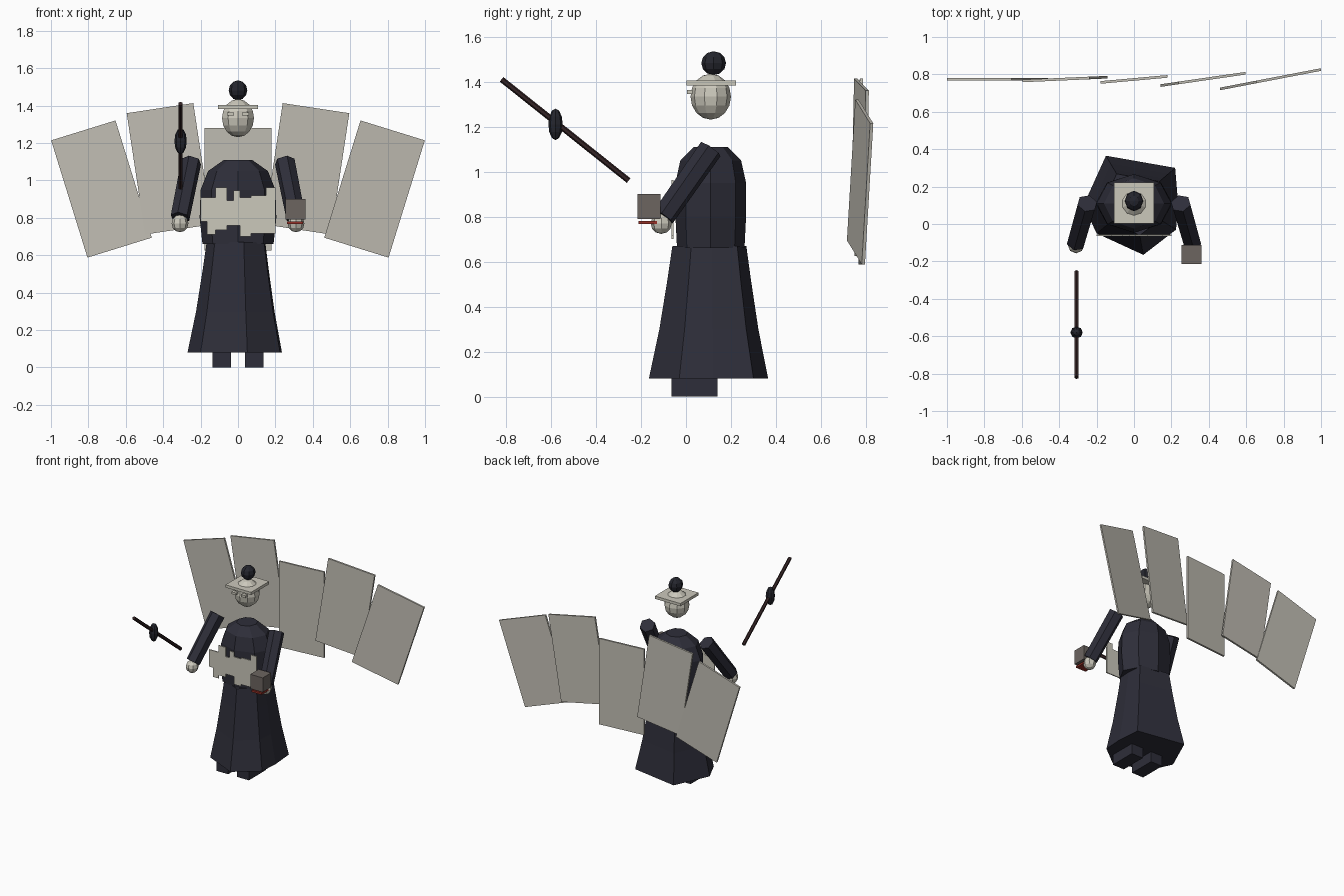
import bpy, bmesh, math
from mathutils import Vector, Matrix

if "Cube" in bpy.data.objects:
    bpy.data.objects.remove(bpy.data.objects["Cube"])


def material(name, rgb):
    m = bpy.data.materials.new(name)
    m.diffuse_color = (*rgb, 1)
    m.use_nodes = True
    m.node_tree.nodes["Principled BSDF"].inputs["Base Color"].default_value = m.diffuse_color
    return m


ROBE = material("dark cloth", (0.027, 0.027, 0.041))
HAIR = material("black hair", (0.018, 0.019, 0.027))
PALE = material("pale ivory", (0.60, 0.58, 0.50))
PANEL = material("panel ivory", (0.54, 0.52, 0.46))
WOOD = material("dark red wood", (0.034, 0.017, 0.018))
STONE = material("grey brown", (0.150, 0.130, 0.118))
RED = material("red", (0.30, 0.03, 0.02))


def finish(name, bm, mat):
    bmesh.ops.recalc_face_normals(bm, faces=bm.faces)
    me = bpy.data.meshes.new(name)
    bm.to_mesh(me)
    bm.free()
    me.materials.append(mat)
    ob = bpy.data.objects.new(name, me)
    bpy.context.collection.objects.link(ob)
    return ob


def box(name, lo, hi, mat):
    bm = bmesh.new()
    bmesh.ops.create_cube(bm, size=1)
    for v in bm.verts:
        v.co = [(a + b) / 2 + c * (b - a) for a, b, c in zip(lo, hi, v.co)]
    return finish(name, bm, mat)


def ball(name, center, radii, mat, u=8, v=6):
    bm = bmesh.new()
    bmesh.ops.create_uvsphere(bm, u_segments=u, v_segments=v, radius=1)
    for p in bm.verts:
        p.co = [c + r * q for c, r, q in zip(center, radii, p.co)]
    return finish(name, bm, mat)


def rod(name, a, b, r1, r2, sides, mat):
    a, b = Vector(a), Vector(b)
    d = b - a
    bm = bmesh.new()
    bmesh.ops.create_cone(bm, cap_ends=True, segments=sides, radius1=r1, radius2=r2,
                          depth=d.length,
                          matrix=Matrix.Translation((a + b) / 2) @ d.to_track_quat('Z', 'Y').to_matrix().to_4x4())
    return finish(name, bm, mat)


def loft(name, rings, mat):
    """Skin a stack of equal-length closed rings and cap both ends."""
    bm = bmesh.new()
    vs = [[bm.verts.new(p) for p in r] for r in rings]
    n = len(vs[0])
    for lo, hi in zip(vs, vs[1:]):
        for i in range(n):
            j = (i + 1) % n
            bm.faces.new((lo[i], lo[j], hi[j], hi[i]))
    bm.faces.new(vs[0])
    bm.faces.new(vs[-1])
    return finish(name, bm, mat)


# Flared skirt with an uneven hem
CY = 0.11
hem = [(0.05, -0.165), (0.225, -0.03), (0.235, 0.12), (0.22, 0.30),
       (-0.15, 0.365), (-0.27, 0.10), (-0.20, -0.05)]
skirt = [(0.08, 1.0), (0.30, 0.83), (0.52, 0.70), (0.67, 0.62)]
loft("skirt", [[(x * s, CY + (y - CY) * s, z) for x, y in hem] for z, s in skirt], ROBE)

# Eight-sided torso with rounded shoulders
torso = [(0.66, 0.19, 0.15), (0.80, 0.205, 0.157), (0.95, 0.20, 0.157),
         (1.05, 0.16, 0.135), (1.11, 0.075, 0.075)]
loft("torso", [[(rx * math.cos(k * math.pi / 4), CY + ry * math.sin(k * math.pi / 4), z)
                for k in range(8)] for z, rx, ry in torso], ROBE)

# Feet, arms and hands on both sides
for side, s in (("left", -1), ("right", 1)):
    xs = sorted((s * 0.038, s * 0.137))
    box(side + "_foot", (xs[0], -0.065, 0), (xs[1], 0.14, 0.09), ROBE)
    rod(side + "_arm", (s * 0.25, 0.11, 1.10), (s * 0.31, -0.10, 0.80), 0.055, 0.052, 6, ROBE)
    ball(side + "_hand", (s * 0.31, -0.11, 0.77), (0.045, 0.047, 0.047), PALE)

# Ragged belly plate: upper and lower edges stepped across x
edge = [(-0.20, 0.78, 0.91), (-0.165, 0.71, 0.91), (-0.12, 0.735, 0.963),
        (-0.06, 0.76, 0.893), (-0.025, 0.76, 0.945), (0.01, 0.70, 0.91),
        (0.07, 0.715, 0.92), (0.15, 0.715, 0.963), (0.20, 0.715, 0.963)]
bm = bmesh.new()
outline = []
for (x0, _, hi), (x1, _, _) in zip(edge, edge[1:]):
    outline += [(x0, hi), (x1, hi)]
for (x0, lo, _), (x1, _, _) in reversed(list(zip(edge, edge[1:]))):
    outline += [(x1, lo), (x0, lo)]
outline = [p for i, p in enumerate(outline) if p != outline[i - 1]]
face = bm.faces.new([bm.verts.new((x, -0.064, z)) for x, z in outline])
ext = bmesh.ops.extrude_face_region(bm, geom=[face])
bmesh.ops.translate(bm, vec=(0, 0.008, 0),
                    verts=[g for g in ext["geom"] if isinstance(g, bmesh.types.BMVert)])
finish("belly_plate", bm, PALE)

# Head, eyes, square hat and hair bun
ball("head", (0, CY, 1.333), (0.09, 0.09, 0.102), PALE, 10, 8)
for side, s in (("left", -1), ("right", 1)):
    box(side + "_eye", (s * 0.04 - 0.018, 0.005, 1.346), (s * 0.04 + 0.018, 0.03, 1.363), PALE)
box("hat", (-0.108, 0.003, 1.383), (0.108, 0.222, 1.404), PALE)
ball("hair_bun", (0, 0.123, 1.482), (0.05, 0.055, 0.053), HAIR)

# Fan of five back panels: centre x, centre z, tilt, depth at centre, depth slope
fan = [(-0.73, 0.954, -17.2, 0.774, 0.0), (-0.368, 1.062, -8.6, 0.775, 0.044),
       (0.0, 0.952, 0, 0.773, 0.09), (0.368, 1.062, 8.6, 0.773, 0.145),
       (0.73, 0.954, 17.2, 0.774, 0.192)]
for i, (cx, cz, tilt, cy, slope) in enumerate(fan):
    ob = box("back_panel_%d" % (i + 1), (-0.18, -0.007, -0.328), (0.18, 0.007, 0.328), PANEL)
    # the fan spreads outwards at the top
    ob.data.transform(Matrix.Rotation(math.radians(tilt), 4, 'Y'))
    for v in ob.data.vertices:
        v.co.y += slope * v.co.x
        v.co += Vector((cx, cy, cz))

# Floating staff with a faceted knob
rod("staff", (-0.307, -0.255, 0.96), (-0.307, -0.82, 1.41), 0.013, 0.013, 6, WOOD)
ball("staff_knob", (-0.307, -0.58, 1.21), (0.033, 0.032, 0.07), HAIR)

# Box held over a red tray
box("held_box", (0.255, -0.215, 0.79), (0.36, -0.113, 0.90), STONE)
box("red_tray", (0.262, -0.212, 0.766), (0.348, -0.13, 0.780), RED)
